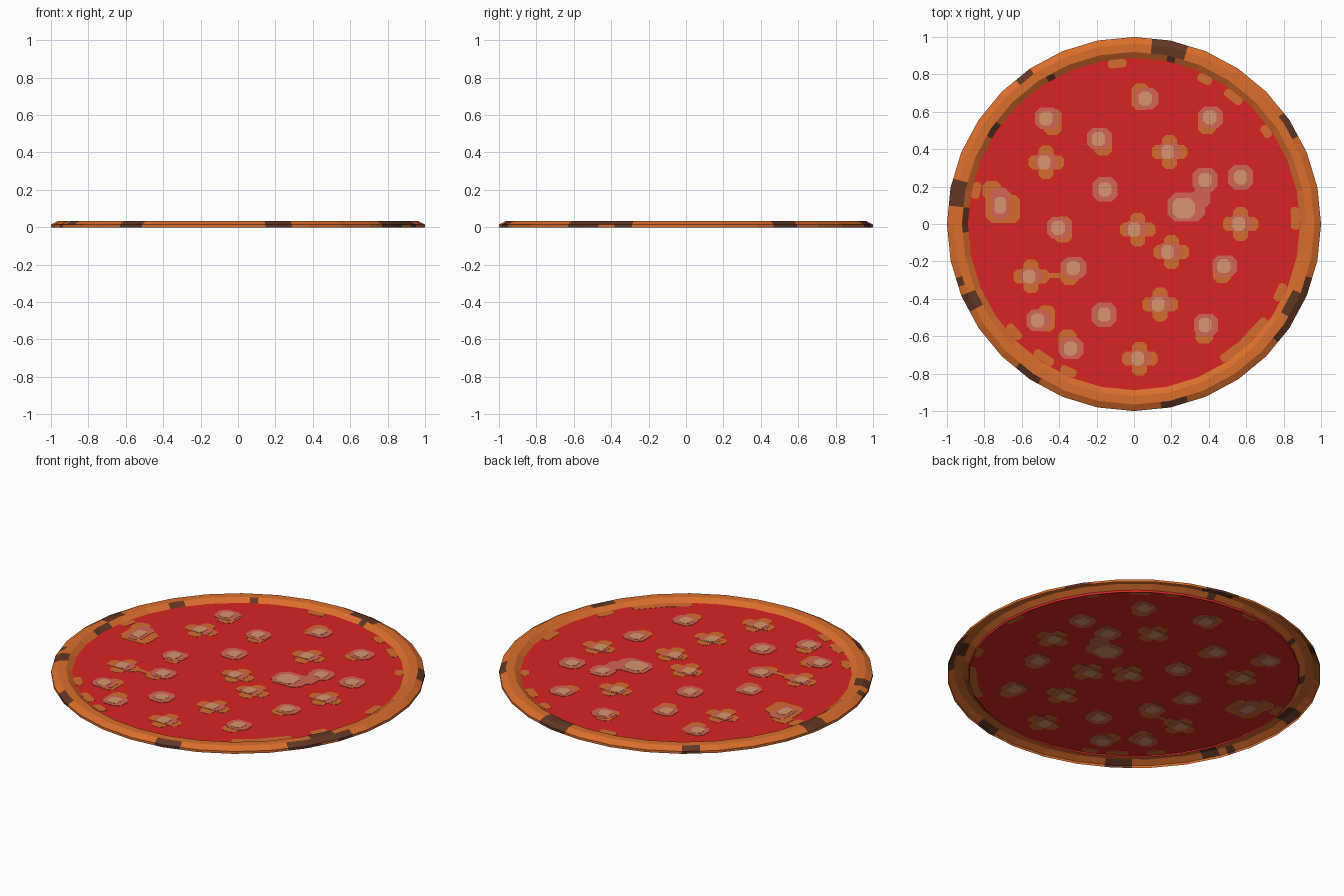
import bpy, bmesh, math

if "Cube" in bpy.data.objects:
    bpy.data.objects.remove(bpy.data.objects["Cube"])


def material(name, rgb):
    lin = [((c / 255 + 0.055) / 1.055) ** 2.4 for c in rgb]
    m = bpy.data.materials.new(name)
    m.diffuse_color = (*lin, 1)
    m.use_nodes = True
    m.node_tree.nodes["Principled BSDF"].inputs["Base Color"].default_value = m.diffuse_color
    return m


CRUST = material("baked crust", (218, 110, 44))
CHAR = material("charred crust", (98, 54, 36))
SAUCE = material("red sauce", (216, 36, 36))
GOLD = material("golden cheese", (214, 108, 46))
PINK = material("sauced cheese", (212, 102, 84))
CREAM = material("pale cheese", (216, 150, 108))

SIDES, SUB, FLOOR = 32, 4, 0.012


def finish(bm, name, mats):
    me = bpy.data.meshes.new(name)
    bm.to_mesh(me)
    bm.free()
    for m in mats:
        me.materials.append(m)
    ob = bpy.data.objects.new(name, me)
    bpy.context.collection.objects.link(ob)
    return ob


def rim_point(r, step):
    """Point on the 32-sided outline, with straight sub-steps along each side."""
    i, f = divmod(step, SUB)
    f /= SUB
    a, b = (2 * math.pi * k / SIDES for k in (i, i + 1))
    return (r * (math.cos(a) * (1 - f) + math.cos(b) * f),
            r * (math.sin(a) * (1 - f) + math.sin(b) * f))


# Crust: hollow ring, open underneath, last band dipped in sauce
profile = [(1, 0), (1, 0.014), (0.965, 0.033), (0.92, 0.033), (0.888, FLOOR), (0.885, 0)]
# charred areas: start angle, end angle, first band, last band
burns = [(73, 84, 0, 2), (75, 80, 3, 3), (124, 129, 0, 1), (29, 36, 0, 1), (143, 149, 3, 3),
         (167, 173, 1, 2), (174, 184, 3, 3), (202, 209, 1, 2), (196, 200, 0, 1),
         (232, 238, 0, 1), (279, 287, 0, 1), (321, 332, 0, 1), (328, 337, 1, 2),
         (338, 342, 0, 1), (118, 122, 3, 3)]
bm = bmesh.new()
n = SIDES * SUB
rings = [[bm.verts.new((*rim_point(r, s), z)) for s in range(n)] for r, z in profile]
for band in range(len(profile) - 1):
    for s in range(n):
        t = (s + 1) % n
        f = bm.faces.new((rings[band][s], rings[band][t], rings[band + 1][t], rings[band + 1][s]))
        ang = (s + 0.5) * 360 / n
        if band == 4:
            f.material_index = 2
        elif any(a <= ang <= b and lo <= band <= hi for a, b, lo, hi in burns):
            f.material_index = 1
finish(bm, "crust", [CRUST, CHAR, SAUCE])

# Sauce: single flat disc inside the crust
bm = bmesh.new()
bm.faces.new([bm.verts.new((*rim_point(0.888, i * SUB), FLOOR)) for i in range(SIDES)])
finish(bm, "sauce", [SAUCE])

# Cheese: thin plates with clipped corners, running through the disc
bm = bmesh.new()


def plate(x, y, w, h, layer, turn=0):
    c = 0.25 * min(w, h)
    w, h = w / 2, h / 2
    outline = [(w, h - c), (w - c, h), (c - w, h), (-w, h - c),
               (-w, c - h), (c - w, -h), (w - c, -h), (w, c - h)]
    t = 0.0012 * (layer + 1)
    co, si = math.cos(turn), math.sin(turn)
    low, high = ([bm.verts.new((x + u * co - v * si, y + u * si + v * co, FLOOR + d))
                  for u, v in outline] for d in (-t, t))
    faces = [bm.faces.new(low[::-1]), bm.faces.new(high)]
    for i in range(8):
        j = (i + 1) % 8
        faces.append(bm.faces.new((low[i], low[j], high[j], high[i])))
    for f in faces:
        f.material_index = layer


# pieces with a golden cross: x, y, shift of the gold
for x, y, dx, dy in [(-0.47, 0.33, 0, 0), (0.19, 0.385, 0, 0), (0.57, 0, 0, 0),
                     (0.19, -0.15, 0.01, 0), (-0.55, -0.28, 0, 0), (0.14, -0.43, 0, 0),
                     (0.03, -0.72, 0, 0), (0.01, -0.03, 0.01, 0)]:
    plate(x + dx, y + dy, 0.08, 0.18, 0)
    plate(x + dx, y + dy, 0.19, 0.075, 0)
    plate(x, y + 0.005, 0.12, 0.085, 1)
    plate(x - 0.01, y, 0.065, 0.075, 2)

# blocky pieces with gold peeking out on one side
for x, y, dx, dy in [(0.065, 0.67, -0.03, 0.01), (-0.465, 0.565, 0.03, -0.02),
                     (-0.185, 0.455, 0.02, -0.02), (0.41, 0.57, -0.02, -0.02),
                     (-0.4, -0.02, 0.02, -0.01), (-0.32, -0.235, -0.025, -0.02),
                     (-0.51, -0.515, 0.04, 0.01), (0.385, -0.54, -0.01, -0.03),
                     (-0.335, -0.665, -0.02, 0.03), (0.485, -0.225, -0.015, -0.02)]:
    plate(x + dx, y + dy, 0.095, 0.14, 0)
    plate(x, y, 0.13, 0.115, 1)
    plate(x - 0.005, y, 0.07, 0.075, 2)

# pieces without gold
for x, y in [(-0.155, 0.185), (0.38, 0.235), (0.57, 0.25), (-0.16, -0.485)]:
    plate(x, y, 0.135, 0.13, 1)
    plate(x, y, 0.07, 0.075, 2)

# two large pieces and the thin strand
plate(0.28, 0.09, 0.2, 0.155, 1)
plate(0.36, 0.14, 0.1, 0.1, 1)
plate(0.265, 0.085, 0.12, 0.11, 2)
plate(-0.725, 0.1, 0.14, 0.19, 0)
plate(-0.66, 0.08, 0.1, 0.15, 0)
plate(-0.76, 0.18, 0.1, 0.1, 0)
plate(-0.715, 0.11, 0.1, 0.17, 1)
plate(-0.715, 0.1, 0.06, 0.09, 2)
plate(-0.44, -0.275, 0.16, 0.025, 0)

# melted bits along the rim: angle, length
for deg, size in [(64, 0.08), (52, 0.11), (35, 0.07), (2, 0.12), (335, 0.1), (317, 0.22),
                  (307, 0.13), (246, 0.09), (236, 0.12), (222, 0.1), (168, 0.09), (96, 0.1)]:
    a = math.radians(deg)
    plate(0.862 * math.cos(a), 0.862 * math.sin(a), 0.045, size, 0, a)
finish(bm, "cheese", [GOLD, PINK, CREAM])
